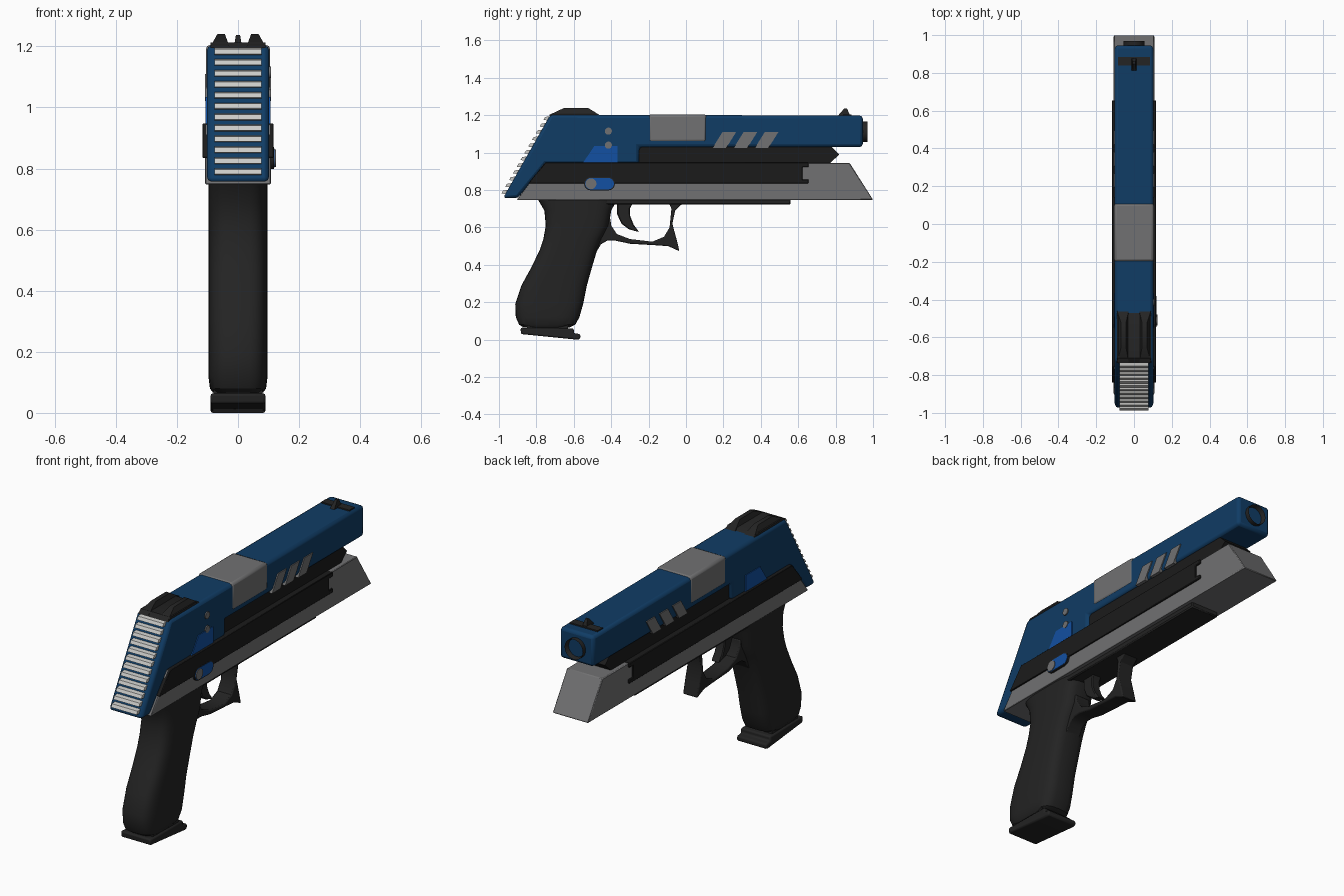
import bpy, bmesh, math
from mathutils import Vector, Matrix

if "Cube" in bpy.data.objects:
    bpy.data.objects.remove(bpy.data.objects["Cube"])


def material(name, rgb):
    m = bpy.data.materials.new(name)
    m.diffuse_color = (*rgb, 1)
    m.use_nodes = True
    m.node_tree.nodes["Principled BSDF"].inputs["Base Color"].default_value = m.diffuse_color
    return m


BLUE = material("dark blue", (0.005, 0.045, 0.13))
BRIGHT = material("bright blue", (0.006, 0.08, 0.36))
GREY = material("mid grey", (0.165, 0.165, 0.168))
BLACK = material("black", (0.017, 0.017, 0.017))
DEEP = material("deep black", (0.011, 0.011, 0.011))
PALE = material("pale grey", (0.6, 0.6, 0.58))


def finish(name, bm, mat, bevel=0, segments=1):
    bmesh.ops.recalc_face_normals(bm, faces=bm.faces)
    me = bpy.data.meshes.new(name)
    bm.to_mesh(me)
    bm.free()
    me.materials.append(mat)
    me.polygons.foreach_set("use_smooth", [True] * len(me.polygons))
    me.set_sharp_from_angle(angle=math.radians(32))
    ob = bpy.data.objects.new(name, me)
    bpy.context.collection.objects.link(ob)
    if bevel:
        b = ob.modifiers.new("Bevel", "BEVEL")
        b.width, b.segments, b.limit_method = bevel, segments, "ANGLE"
        b.angle_limit = math.radians(40)
    return ob


def prism(name, pts, x0, x1, mat, bevel=0, segments=1):
    """Extrude a (y, z) side profile from x0 to x1."""
    bm = bmesh.new()
    f = bm.faces.new([bm.verts.new((x0, y, z)) for y, z in pts])
    r = bmesh.ops.extrude_face_region(bm, geom=[f])
    vs = [v for v in r["geom"] if isinstance(v, bmesh.types.BMVert)]
    bmesh.ops.translate(bm, verts=vs, vec=(x1 - x0, 0, 0))
    return finish(name, bm, mat, bevel, segments)


def box(y0, y1, z0, z1):
    return [(y0, z0), (y1, z0), (y1, z1), (y0, z1)]


def taper(ob, test, centre, factor):
    for v in ob.data.vertices:
        if test(v.co):
            v.co.x = centre + (v.co.x - centre) * factor


def cylinder(name, centre, axis, radius, depth, mat, bore=0):
    bm = bmesh.new()
    bmesh.ops.create_cone(bm, cap_ends=True, segments=24, radius1=radius,
                          radius2=radius, depth=depth)
    if bore:
        cap = max(bm.faces, key=lambda f: f.calc_center_median().z)
        bmesh.ops.inset_individual(bm, faces=[cap], thickness=radius - bore)
        bmesh.ops.translate(bm, verts=cap.verts, vec=(0, 0, -depth * 0.7))
    rot = Vector((0, 0, 1)).rotation_difference(Vector(axis)).to_matrix().to_4x4()
    bm.transform(Matrix.Translation(centre) @ rot)
    return finish(name, bm, mat)


# Slide with slanted rear block, and its grey centre band
prism("slide", [(-0.725, 1.203), (0.945, 1.198), (0.945, 1.03), (-0.25, 1.03),
                (-0.25, 0.94), (-0.75, 0.94), (-0.9, 0.757), (-0.978, 0.757)],
      -0.102, 0.102, BLUE, 0.016, 2)
prism("slide_band", box(-0.2, 0.11, 1.055, 1.205), -0.105, 0.105, GREY, 0.014, 2)

# Muzzle
cylinder("muzzle", (0, 0.92, 1.112), (0, 1, 0), 0.055, 0.1, BLACK, 0.036)

# Rear serrations along the slanted back
top, bottom = Vector((-0.727, 1.197)), Vector((-0.972, 0.768))
step = (bottom - top) / 12
for i in range(12):
    p = top + step * i
    out = Vector((-0.026, -0.006))
    tooth = prism(f"rear_ridge_{i + 1}",
                  [p + Vector((0.02, 0)), p + out, p + step * 0.45 + out,
                   p + step * 0.75 + Vector((0.02, 0))], -0.09, 0.09, PALE)
    taper(tooth, lambda c: c.y < p.y - 0.01, 0, 0.86)

# Rear sight: base with two tapered ears
sight = [(-0.735, 1.2), (-0.65, 1.24), (-0.525, 1.24), (-0.46, 1.2)]
prism("rear_sight_base", [(-0.735, 1.195), (-0.71, 1.213), (-0.49, 1.213), (-0.46, 1.195)],
      -0.09, 0.09, BLACK)
for s in (-1, 1):
    ear = prism("rear_sight_ear", sight, s * 0.028, s * 0.09, BLACK)
    taper(ear, lambda c: c.z > 1.22, s * 0.053, 0.4)

# Front sight: low base and a small blade
prism("front_sight_base", box(0.84, 0.885, 1.19, 1.205), -0.085, 0.085, BLACK)
blade = prism("front_sight_blade", [(0.81, 1.195), (0.847, 1.237), (0.86, 1.237), (0.88, 1.195)],
              -0.014, 0.014, BLACK)
taper(blade, lambda c: c.z > 1.22, 0, 0.5)

# Inner rail under the slide
prism("inner_rail", [(-0.26, 0.94), (0.765, 0.94), (0.82, 0.99), (0.77, 1.04), (-0.26, 1.04)],
      -0.085, 0.085, DEEP)

# Frame with slanted nose
prism("frame", [(-0.905, 0.748), (1.0, 0.748), (0.875, 0.945), (-0.755, 0.945)],
      -0.108, 0.108, GREY, 0.004)

# Details repeated on both sides
for s, side in ((-1, "left"), (1, "right")):
    prism(f"side_plate_{side}",
          [(-0.842, 0.835), (0.655, 0.835), (0.655, 0.857), (0.622, 0.857), (0.622, 0.922),
           (0.655, 0.922), (0.655, 0.947), (-0.752, 0.947)], s * 0.08, s * 0.117, DEEP, 0.003)
    prism(f"accent_panel_{side}", [(-0.55, 0.947), (-0.365, 0.947), (-0.365, 1.035),
                                   (-0.49, 1.035)], s * 0.09, s * 0.106, BRIGHT)
    for i in range(3):
        y = 0.14 + 0.113 * i
        prism(f"slide_stripe_{side}_{i + 1}", [(y, 1.022), (y + 0.073, 1.022),
                                               (y + 0.128, 1.11), (y + 0.055, 1.11)],
              s * 0.09, s * 0.108, GREY)
for i, z in enumerate((1.115, 1.04)):
    cylinder(f"pin_{i + 1}", (0.1, -0.415, z), (1, 0, 0), 0.019, 0.016, GREY)

# Selector on the right side only: capsule plate, inlay and button
def capsule(y0, y1, z, r):
    arc = [math.radians(90 + 180 * k / 8) for k in range(9)]
    return [(y0 + r + r * math.cos(a), z + r * math.sin(a)) for a in arc] + \
           [(y1 - r - r * math.cos(a), z - r * math.sin(a)) for a in arc]


prism("selector_rim", capsule(-0.545, -0.38, 0.834, 0.036), 0.1, 0.118, BLACK)
prism("selector_inlay", capsule(-0.54, -0.385, 0.834, 0.031), 0.1, 0.12, BRIGHT)
cylinder("selector_button", (0.112, -0.508, 0.834), (1, 0, 0), 0.029, 0.024, GREY)

# Under-frame strip
prism("under_strip", box(-0.6, 0.56, 0.722, 0.76), -0.085, 0.085, BLACK, 0.006)

# Grip lofted from rounded rings: z, back y, front y, half width
rings = [(0.066, -0.87, -0.62, 0.082), (0.08, -0.892, -0.592, 0.092), (0.12, -0.91, -0.57, 0.097),
         (0.19, -0.913, -0.55, 0.097), (0.29, -0.88, -0.53, 0.097), (0.39, -0.825, -0.502, 0.097),
         (0.48, -0.782, -0.475, 0.097), (0.54, -0.762, -0.45, 0.097), (0.61, -0.75, -0.413, 0.097),
         (0.69, -0.757, -0.4, 0.097), (0.755, -0.795, -0.365, 0.097)]
bm = bmesh.new()
loops, n = [], 32
for z, b, f, w in rings:
    loop = []
    for k in range(n):
        c, s = math.cos(2 * math.pi * k / n), math.sin(2 * math.pi * k / n)
        loop.append(bm.verts.new((math.copysign(abs(c) ** 0.55, c) * w,
                                  (b + f) / 2 + math.copysign(abs(s) ** 0.55, s) * (f - b) / 2, z)))
    loops.append(loop)
for a, b in zip(loops, loops[1:]):
    for k in range(n):
        bm.faces.new((a[k], a[(k + 1) % n], b[(k + 1) % n], b[k]))
bm.faces.new(loops[0])
bm.faces.new(loops[-1])
finish("grip", bm, BLACK)

# Magazine base under the grip
prism("magazine_neck", box(-0.85, -0.63, 0.045, 0.08), -0.08, 0.08, BLACK)
prism("magazine_base", [(-0.885, 0.064), (-0.6, 0.06), (-0.6, 0.035), (-0.565, 0.03),
                        (-0.565, 0.004), (-0.58, 0.0), (-0.882, 0.03)],
      -0.09, 0.09, BLACK, 0.008, 2)

# Trigger guard as an open loop, and the curved trigger
prism("trigger_guard",
      [(-0.49, 0.45), (-0.455, 0.51), (-0.42, 0.53), (-0.38, 0.53), (-0.3, 0.513), (-0.165, 0.505),
       (-0.095, 0.5), (-0.035, 0.473), (-0.05, 0.535), (-0.073, 0.62), (-0.058, 0.69),
       (-0.03, 0.718), (0, 0.74), (-0.12, 0.74), (-0.088, 0.725), (-0.078, 0.7), (-0.088, 0.6),
       (-0.118, 0.55), (-0.18, 0.524), (-0.3, 0.538), (-0.37, 0.565), (-0.4, 0.61),
       (-0.405, 0.65), (-0.49, 0.66)], -0.045, 0.045, BLACK, 0.006, 2)
prism("trigger", [(-0.37, 0.73), (-0.368, 0.67), (-0.345, 0.62), (-0.305, 0.59), (-0.25, 0.575),
                  (-0.28, 0.615), (-0.298, 0.66), (-0.3, 0.7), (-0.285, 0.73)],
      -0.026, 0.026, BLACK, 0.005)
